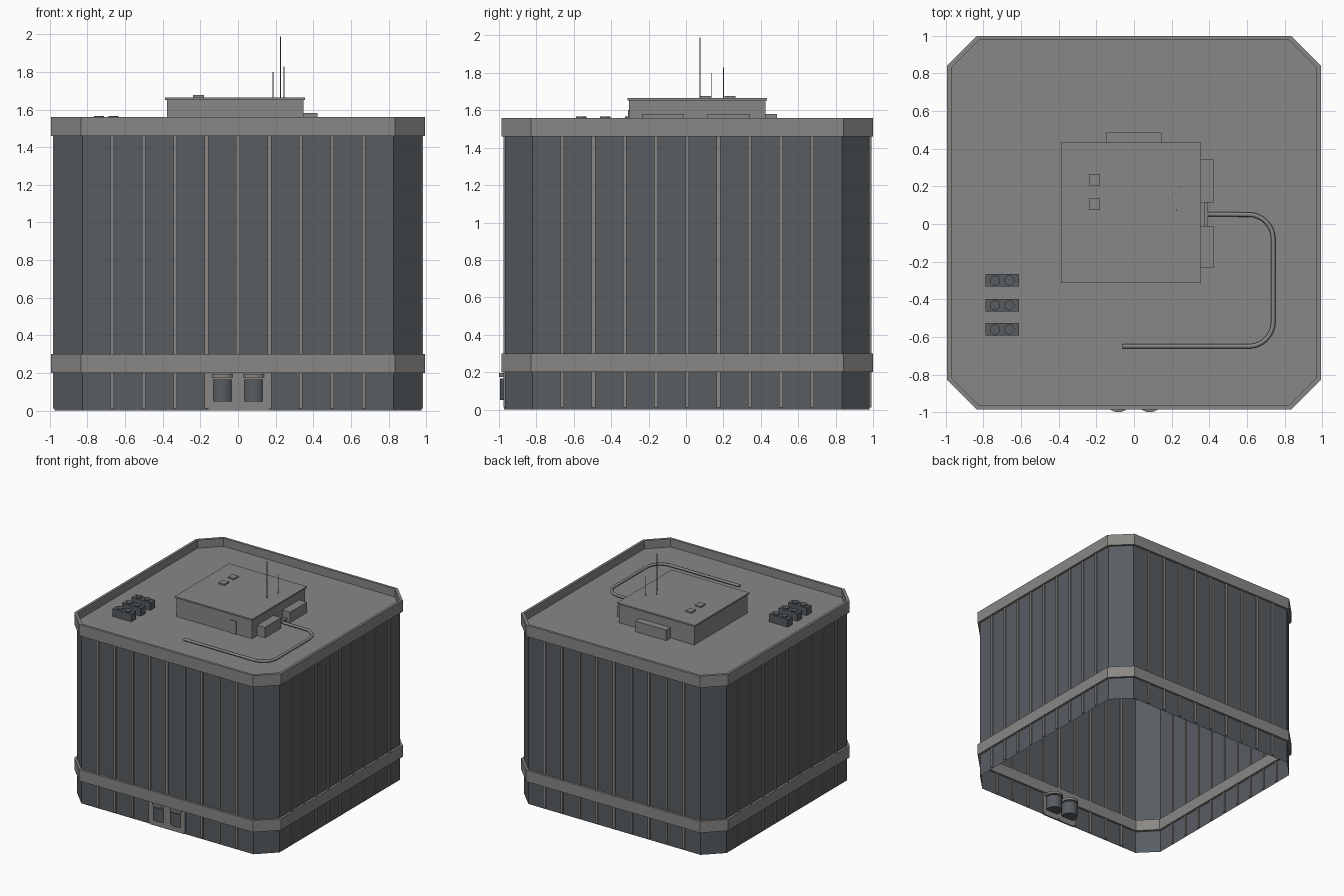
import bpy, bmesh, math

if "Cube" in bpy.data.objects:
    bpy.data.objects.remove(bpy.data.objects["Cube"])

CY = 0.007  # building centre in y


def material(name, rgb):
    m = bpy.data.materials.new(name)
    m.diffuse_color = (*rgb, 1)
    m.use_nodes = True
    m.node_tree.nodes["Principled BSDF"].inputs["Base Color"].default_value = m.diffuse_color
    return m


STONE = material("grey concrete", (0.25, 0.243, 0.232))
GLASS = material("dark glass", (0.098, 0.110, 0.121))


def finish(name, bm, mat):
    bmesh.ops.recalc_face_normals(bm, faces=bm.faces)
    me = bpy.data.meshes.new(name)
    bm.to_mesh(me)
    bm.free()
    me.materials.append(mat)
    ob = bpy.data.objects.new(name, me)
    bpy.context.collection.objects.link(ob)
    return ob


def add_box(bm, x0, x1, y0, y1, z0, z1):
    v = [bm.verts.new((x, y, z)) for z in (z0, z1)
         for x, y in ((x0, y0), (x1, y0), (x1, y1), (x0, y1))]
    for f in ((3, 2, 1, 0), (4, 5, 6, 7), (0, 1, 5, 4), (1, 2, 6, 5), (2, 3, 7, 6), (3, 0, 4, 7)):
        bm.faces.new([v[i] for i in f])


def boxes(name, mat, *dims):
    bm = bmesh.new()
    for d in dims:
        add_box(bm, *d)
    return finish(name, bm, mat)


def cylinders(name, mat, items, seg=24):
    bm = bmesh.new()
    for x, y, r, z0, z1 in items:
        res = bmesh.ops.create_cone(bm, cap_ends=True, segments=seg, radius1=r, radius2=r, depth=z1 - z0)
        bmesh.ops.translate(bm, verts=res["verts"], vec=(x, y, (z0 + z1) / 2))
    ob = finish(name, bm, mat)
    bpy.context.view_layer.objects.active = ob
    ob.select_set(True)
    bpy.ops.object.shade_smooth_by_angle()
    ob.select_set(False)
    return ob


def octagon(bm, half, cut, z):
    a, b = half, half - cut
    pts = ((b, -a), (a, -b), (a, b), (b, a), (-b, a), (-a, b), (-a, -b), (-b, -a))
    return [bm.verts.new((x, y + CY, z)) for x, y in pts]


def bridge(bm, loop_a, loop_b):
    for i in range(8):
        j = (i + 1) % 8
        bm.faces.new((loop_a[i], loop_a[j], loop_b[j], loop_b[i]))


def ring(name, mat, outer, cut, inner, cut_in, z0, z1):
    bm = bmesh.new()
    loops = [octagon(bm, outer, cut, z0), octagon(bm, outer, cut, z1),
             octagon(bm, inner, cut_in, z1), octagon(bm, inner, cut_in, z0)]
    for i in range(4):
        bridge(bm, loops[i], loops[(i + 1) % 4])
    return finish(name, bm, mat)


# Glass curtain wall, open at the bottom
bm = bmesh.new()
bridge(bm, octagon(bm, 0.974, 0.147, 0.0), octagon(bm, 0.974, 0.147, 1.47))
finish("glass_wall", bm, GLASS)

# Concrete bands and roof deck
ring("lower_band", STONE, 0.993, 0.158, 0.955, 0.14, 0.2, 0.3)
ring("parapet", STONE, 0.993, 0.158, 0.971, 0.149, 1.46, 1.56)
bm = bmesh.new()
low, high = octagon(bm, 0.973, 0.149, 1.465), octagon(bm, 0.973, 0.149, 1.49)
bridge(bm, low, high)
bm.faces.new(low)
bm.faces.new(high)
finish("roof_deck", bm, STONE)

# Vertical mullions on all four sides, straddling the glass
bm = bmesh.new()
for i in range(-4, 5):
    c, w = i * 0.167, 0.01
    for z0, z1 in ((0.012, 0.2), (0.3, 1.46)):
        for s in (-1, 1):
            n0, n1 = sorted((s * 0.963, s * 0.984))
            add_box(bm, c - w, c + w, n0 + CY, n1 + CY, z0, z1)
            add_box(bm, n0, n1, c - w + CY, c + w + CY, z0, z1)
finish("mullions", bm, STONE)

# Entrance: concrete bay with two revolving doors under round canopies
boxes("entrance_bay", STONE, (-0.157, 0.167, -0.974, -0.96, 0.0, 0.2))
cylinders("revolving_doors", GLASS, [(s * 0.083, -0.928, 0.066, 0.05, 0.165) for s in (-1, 1)], 32)
cylinders("door_canopies", STONE, [(s * 0.083, -0.928, 0.072, 0.175, 0.195) for s in (-1, 1)], 32)

# Rooftop penthouse with cap, door and hatches
boxes("penthouse", STONE, (-0.378, 0.348, -0.305, 0.425, 1.49, 1.652))
boxes("penthouse_cap", STONE, (-0.388, 0.357, -0.314, 0.434, 1.652, 1.665))
boxes("penthouse_door", STONE, (0.14, 0.2, -0.311, -0.304, 1.49, 1.602))
boxes("roof_hatches", STONE, *[(-0.238, -0.182, y - 0.03, y + 0.03, 1.665, 1.677) for y in (0.235, 0.105)])

# Ventilation boxes against the penthouse, with a connecting duct
boxes("vent_boxes", STONE,
      (0.348, 0.422, 0.113, 0.342, 1.49, 1.581),
      (0.348, 0.422, -0.235, -0.01, 1.49, 1.581),
      (-0.15, 0.145, 0.425, 0.487, 1.49, 1.581))
boxes("connecting_duct", STONE, (0.372, 0.392, -0.01, 0.113, 1.505, 1.525))

# Roof pipe with two rounded bends
path = [(0.385, 0.052)]
for cx, cy, a0, a1 in ((0.61, -0.08, 90, 0), (0.61, -0.52, 0, -90)):
    for k in range(9):
        a = math.radians(a0 + (a1 - a0) * k / 8)
        path.append((cx + 0.13 * math.cos(a), cy + 0.13 * math.sin(a)))
path.append((-0.06, -0.65))
cu = bpy.data.curves.new("roof_pipe", "CURVE")
cu.dimensions = "3D"
cu.bevel_depth = 0.012
cu.bevel_resolution = 1
cu.use_fill_caps = True
sp = cu.splines.new("POLY")
sp.points.add(len(path) - 1)
for p, (x, y) in zip(sp.points, path):
    p.co = (x, y, 1.508, 1)
cu.materials.append(STONE)
pipe = bpy.data.objects.new("roof_pipe", cu)
bpy.context.collection.objects.link(pipe)
bpy.context.view_layer.objects.active = pipe
pipe.select_set(True)
bpy.ops.object.convert(target="MESH")
pipe.select_set(False)

# Air conditioning units with twin fans
rows = (-0.3, -0.432, -0.56)
boxes("cooling_units", GLASS, *[(-0.79, -0.61, y - 0.033, y + 0.033, 1.49, 1.557) for y in rows])
cylinders("cooling_fans", GLASS, [(x, y, 0.027, 1.557, 1.567) for y in rows for x in (-0.738, -0.662)])

# Antennas
cylinders("antennas", STONE, [(0.225, 0.075, 0.003, 1.66, 1.988),
                              (0.185, 0.135, 0.0025, 1.66, 1.8),
                              (0.245, 0.2, 0.0025, 1.66, 1.83)], 8)
